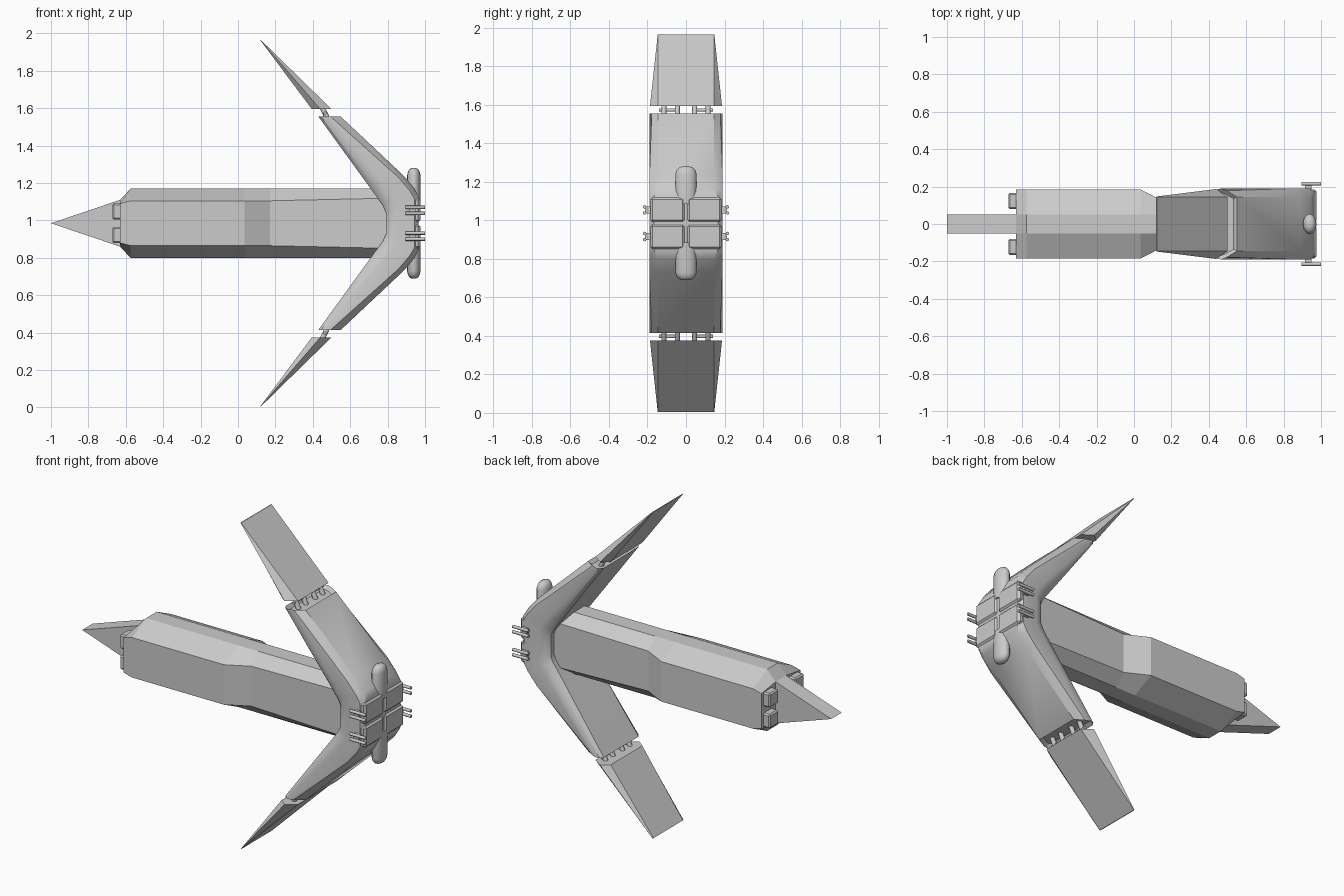
import bpy, bmesh, math
from mathutils import Vector

if "Cube" in bpy.data.objects:
    bpy.data.objects.remove(bpy.data.objects["Cube"])

MID = 0.985  # height of the horizontal symmetry plane
grey = bpy.data.materials.new("hull grey")
grey.diffuse_color = (0.6, 0.6, 0.6, 1)
grey.use_nodes = True
grey.node_tree.nodes["Principled BSDF"].inputs["Base Color"].default_value = grey.diffuse_color


def finish(name, bm, smooth=None):
    bmesh.ops.recalc_face_normals(bm, faces=bm.faces)
    me = bpy.data.meshes.new(name)
    bm.to_mesh(me)
    bm.free()
    ob = bpy.data.objects.new(name, me)
    bpy.context.collection.objects.link(ob)
    me.materials.append(grey)
    if smooth:
        bpy.ops.object.select_all(action='DESELECT')
        ob.select_set(True)
        bpy.context.view_layer.objects.active = ob
        bpy.ops.object.shade_smooth_by_angle(angle=math.radians(smooth))
    return ob


def loft(name, rings, smooth=None, recess=0):
    """Skin a list of closed rings, capping both ends."""
    bm = bmesh.new()
    vs = [[bm.verts.new(p) for p in r] for r in rings]
    n = len(rings[0])
    for a, b in zip(vs, vs[1:]):
        for i in range(n):
            j = (i + 1) % n
            bm.faces.new((a[i], a[j], b[j], b[i]))
    caps = [bm.faces.new(vs[0]), bm.faces.new(vs[-1])]
    bmesh.ops.recalc_face_normals(bm, faces=bm.faces)
    if recess:
        bmesh.ops.inset_individual(bm, faces=caps, thickness=0.02, depth=-recess)
    return finish(name, bm, smooth)


def box(name, x0, x1, y0, y1, z0, z1, bevel=0):
    bm = bmesh.new()
    bmesh.ops.create_cube(bm, size=1)
    for v in bm.verts:
        v.co = Vector(((x0 + x1) / 2 + v.co.x * (x1 - x0),
                       (y0 + y1) / 2 + v.co.y * (y1 - y0),
                       (z0 + z1) / 2 + v.co.z * (z1 - z0)))
    if bevel:
        bmesh.ops.bevel(bm, geom=bm.edges[:], offset=bevel, segments=1, affect='EDGES')
    return finish(name, bm)


def rod(name, a, b, r):
    a, b = Vector(a), Vector(b)
    bm = bmesh.new()
    bmesh.ops.create_cone(bm, cap_ends=True, segments=10, radius1=r, radius2=r,
                          depth=(b - a).length)
    q = (b - a).to_track_quat('Z', 'Y')
    for v in bm.verts:
        v.co = q @ v.co + (a + b) / 2
    return finish(name, bm, 40)


# Fuselage: eight-sided section, wide at the rear and narrow toward the hub
def body_ring(x, wy, top, side):
    half = [(0.05, top), (wy, side), (wy, -side), (0.05, -top)]
    return [(x, y, MID + z) for y, z in half] + [(x, -y, MID + z) for y, z in half[::-1]]


loft("fuselage", [body_ring(-0.63, 0.185, 0.125, 0.105),
                  body_ring(-0.575, 0.185, 0.185, 0.12),
                  body_ring(0.035, 0.185, 0.185, 0.12),
                  body_ring(0.17, 0.115, 0.185, 0.12),
                  body_ring(0.85, 0.125, 0.185, 0.135)])

# Tail spike
loft("tail_spike", [[(-1, y, MID), (-0.63, y, MID + 0.125), (-0.52, y, MID + 0.16),
                     (-0.52, y, MID - 0.16), (-0.63, y, MID - 0.125)] for y in (-0.05, 0.05)])


# Swept arms and hub in one skin: section runs between inner and outer edges
def arm_ring(xi, zi, xo, zo, shape):
    right = [(t, y) for t, y in shape]
    pts = right + [(t, -y) for t, y in right[::-1]]
    return [(xi + (xo - xi) * t, y, MID + zi + (zo - zi) * t) for t, y in pts]


tip_shape = [(0, 0.165), (0.12, 0.185), (0.3, 0.19), (0.55, 0.178), (1, 0.145)]
mid_shape = [(0, 0.155), (0.12, 0.178), (0.35, 0.19), (0.85, 0.19), (1, 0.145)]
hub_shape = [(0, 0.155), (0.12, 0.178), (0.35, 0.19), (0.88, 0.19), (1, 0.165)]
half = [(0.43, 0.57, 0.55, 0.57, tip_shape), (0.72, 0.17, 0.885, 0.255, mid_shape),
        (0.775, 0.095, 0.945, 0.185, mid_shape), (0.79, 0.06, 0.965, 0.14, hub_shape)]
full = half + [(a, -b, c, -d, s) for a, b, c, d, s in half[::-1]]
loft("arms_and_hub", [arm_ring(*h) for h in full], smooth=35, recess=0.02)

for s, level in ((1, "upper"), (-1, "lower")):
    # Wing tip: thick at the hinge, thin blade edge at the end
    base = [(0.395, 0.15), (0.44, 0.187), (0.50, 0.145)]
    end = [(0.118, 0.14), (0.12, 0.147), (0.122, 0.145)]
    rings = []
    for prof, z in ((base, 0.61), (end, 0.98)):
        pts = prof + [(x, -y) for x, y in prof[::-1]]
        rings.append([(x, y, MID + s * z) for x, y in pts])
    loft(level + "_wing_tip", rings)

    # Rounded sensor pod on the hub's outer corner
    pod = []
    for z, k in ((0.10, 1), (0.255, 1), (0.275, 0.88), (0.289, 0.65), (0.296, 0.3)):
        pod.append([(0.94 + 0.036 * k * math.cos(a), 0.055 * k * math.sin(a), MID + s * z)
                    for a in (math.tau * i / 16 for i in range(16))])
    loft(level + "_pod", pod, smooth=50)

    for m, side in ((1, "left"), (-1, "right")):
        tag = f"{level}_{side}_"
        # Hinge links between arm and tip
        for y in (0.045, 0.115):
            rod(tag + "hinge_link", (0.485, m * y, MID + s * 0.545),
                (0.45, m * y, MID + s * 0.62), 0.014)
        rod(tag + "hinge_pin", (0.465, m * 0.03, MID + s * 0.588),
            (0.465, m * 0.14, MID + s * 0.588), 0.009)
        # Hub armour panel, separated by cross grooves
        y0, y1 = sorted((m * 0.006, m * 0.185))
        z0, z1 = sorted((MID + s * 0.006, MID + s * 0.135))
        box(tag + "hub_panel", 0.93, 0.975, y0, y1, z0, z1, 0.012)
        # Engine block on the rear face
        y0, y1 = sorted((m * 0.08, m * 0.165))
        z0, z1 = sorted((MID + s * 0.02, MID + s * 0.105))
        box(tag + "engine", -0.672, -0.62, y0, y1, z0, z1, 0.008)
        # Twin guns and their mount
        for z in (0.053, 0.085):
            rod(tag + "gun", (0.895, m * 0.215, MID + s * z), (1.0, m * 0.215, MID + s * z), 0.009)
        y0, y1 = sorted((m * 0.18, m * 0.212))
        z0, z1 = sorted((MID + s * 0.05, MID + s * 0.088))
        box(tag + "gun_mount", 0.915, 0.95, y0, y1, z0, z1)
